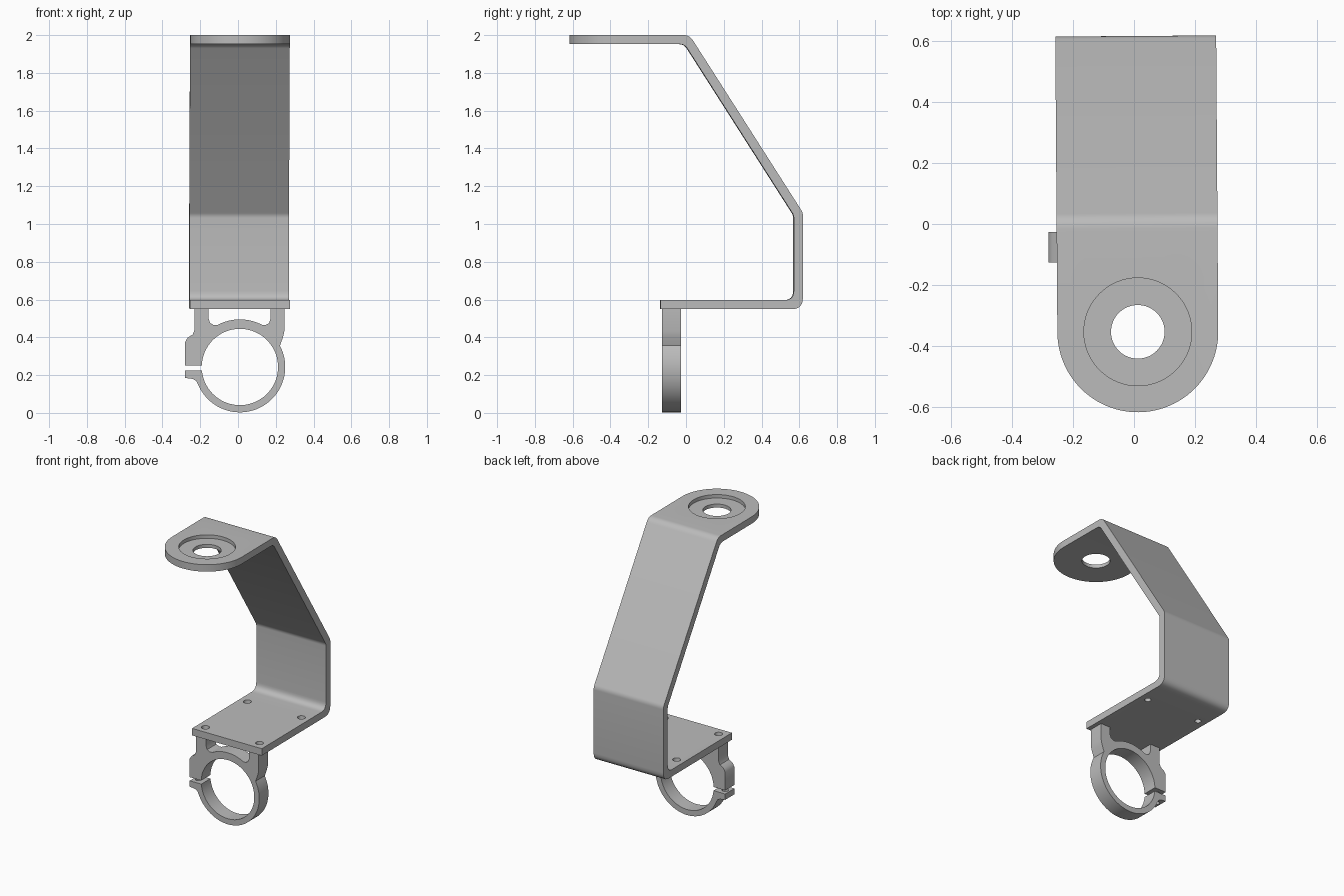
import bpy, bmesh, math
from mathutils import Vector, Matrix

cube = bpy.data.objects.get("Cube")
if cube:
    bpy.data.objects.remove(cube, do_unlink=True)

grey = bpy.data.materials.new("plain grey")
grey.use_nodes = True
grey.diffuse_color = (0.5, 0.5, 0.5, 1)
grey.node_tree.nodes["Principled BSDF"].inputs["Base Color"].default_value = (0.5, 0.5, 0.5, 1)


def arc(cx, cy, r, a0, a1, n):
    angles = [math.radians(a0 + (a1 - a0) * i / n) for i in range(n + 1)]
    return [(cx + r * math.cos(a), cy + r * math.sin(a)) for a in angles]


def fillet(points, radius, steps=6):
    """Round the inner corners of an open path."""
    pts = [Vector(p) for p in points]
    out = [pts[0]]
    for a, b, c in zip(pts, pts[1:], pts[2:]):
        u, v = (a - b).normalized(), (c - b).normalized()
        t = radius / math.tan(u.angle(v) / 2)
        p, q = b + u * t, b + v * t
        for i in range(steps + 1):
            k = i / steps
            out.append(p * (1 - k) ** 2 + b * 2 * k * (1 - k) + q * k * k)
    return out + [pts[-1]]


def offset(points, d):
    """Mitred copy of an open path, moved to its right-hand side."""
    pts = [Vector(p) for p in points]
    dirs = [(b - a).normalized() for a, b in zip(pts, pts[1:])]
    normals = [Vector((e.y, -e.x)) for e in dirs]
    out = [pts[0] + normals[0] * d]
    for p, m, n in zip(pts[1:], normals, normals[1:]):
        out.append(p + (m + n) * d / (1 + m.dot(n)))
    return out + [pts[-1] + normals[-1] * d]


def prism(name, profile, axis, lo, hi):
    """Extrude a closed profile along x, y or z."""
    place = {"x": lambda a, b, t: (t, a, b),
             "y": lambda a, b, t: (a, t, b),
             "z": lambda a, b, t: (a, b, t)}[axis]
    bm = bmesh.new()
    base = bm.faces.new([bm.verts.new(place(a, b, lo)) for a, b in profile])
    ext = bmesh.ops.extrude_face_region(bm, geom=[base])
    verts = [g for g in ext["geom"] if isinstance(g, bmesh.types.BMVert)]
    bmesh.ops.translate(bm, verts=verts, vec=place(0, 0, hi - lo))
    bmesh.ops.recalc_face_normals(bm, faces=bm.faces)
    return to_object(name, bm)


def to_object(name, bm):
    mesh = bpy.data.meshes.new(name)
    bm.to_mesh(mesh)
    bm.free()
    mesh.materials.append(grey)
    obj = bpy.data.objects.new(name, mesh)
    bpy.context.collection.objects.link(obj)
    return obj


def drill(name, x, y, z0, z1, r0, r1, segments=64):
    bm = bmesh.new()
    bmesh.ops.create_cone(bm, cap_ends=True, segments=segments, radius1=r0, radius2=r1,
                          depth=z1 - z0, matrix=Matrix.Translation((x, y, (z0 + z1) / 2)))
    return to_object(name, bm)


def cut(obj, tool, operation="DIFFERENCE"):
    bpy.ops.object.select_all(action="DESELECT")
    bpy.context.view_layer.objects.active = obj
    obj.select_set(True)
    mod = obj.modifiers.new("cut", "BOOLEAN")
    mod.operation, mod.solver, mod.object = operation, "EXACT", tool
    bpy.ops.object.modifier_apply(modifier=mod.name)
    bpy.data.objects.remove(tool, do_unlink=True)


def smooth(obj):
    bpy.ops.object.select_all(action="DESELECT")
    bpy.context.view_layer.objects.active = obj
    obj.select_set(True)
    bpy.ops.object.shade_smooth_by_angle(angle=math.radians(30))


# Bent strip
MID, HALF, THICK = 0.01, 0.264, 0.048
outer = [(-0.7, 2), (0.017, 2), (0.617, 1.06), (0.617, 0.549), (-0.136, 0.549)]
inner = offset(outer, THICK)
strip = fillet(outer, 0.06) + fillet(inner, 0.05)[::-1]
bracket = prism("bent_bracket", strip, "x", MID - HALF, MID + HALF)

# Rounded front end of the top flange
EYE = -0.354
outline = [(MID + HALF + 0.01, 0.8), (MID - HALF - 0.01, 0.8), (MID - HALF - 0.01, EYE)]
outline += arc(MID, EYE, HALF, 180, 360, 48) + [(MID + HALF + 0.01, EYE)]
cut(bracket, prism("end_cutter", outline, "z", 0.3, 2.2), "INTERSECT")

# Recess and through hole in the flange
cut(bracket, drill("recess_cutter", MID, EYE, 1.976, 2.1, 0.177, 0.177))
cut(bracket, drill("hole_cutter", MID, EYE, 1.9, 2.1, 0.088, 0.088))

# Four screw holes in the lower plate
for x in (MID - 0.205, MID + 0.205):
    for y in (-0.075, 0.385):
        cut(bracket, drill("screw_cutter", x, y, 0.54, 0.605, 0.019, 0.026, 24))
bracket.data.transform(Matrix.Rotation(math.radians(0.4), 4, "Z"))
smooth(bracket)

# Split clamp ring with its two legs and pinch tabs
CX, CZ = 0.01, 0.243
clamp_profile = [(-0.28, 0.225), (-0.28, 0.185), (-0.24, 0.18), (-0.222, 0.17)]
clamp_profile += arc(CX, CZ, 0.24, 203, 388, 64)
clamp_profile += [(0.238, 0.4), (0.246, 0.435), (0.246, 0.549), (0.173, 0.549),
                  (0.173, 0.5), (0.164, 0.475), (0.145, 0.465)]
clamp_profile += arc(CX, CZ, 0.252, 62, 118, 16)
clamp_profile += [(-0.128, 0.465), (-0.147, 0.475), (-0.156, 0.5), (-0.156, 0.549),
                  (-0.23, 0.549), (-0.23, 0.44), (-0.24, 0.415), (-0.267, 0.398),
                  (-0.28, 0.375), (-0.28, 0.25)]
clamp_profile += arc(CX, CZ, 0.202, 178, -175, 80)
clamp = prism("clamp_ring", clamp_profile, "y", -0.126, -0.026)

# Pinch screw hole through the tabs
cut(clamp, drill("pinch_cutter", -0.245, -0.076, 0.1, 0.34, 0.021, 0.021, 24))
smooth(clamp)
